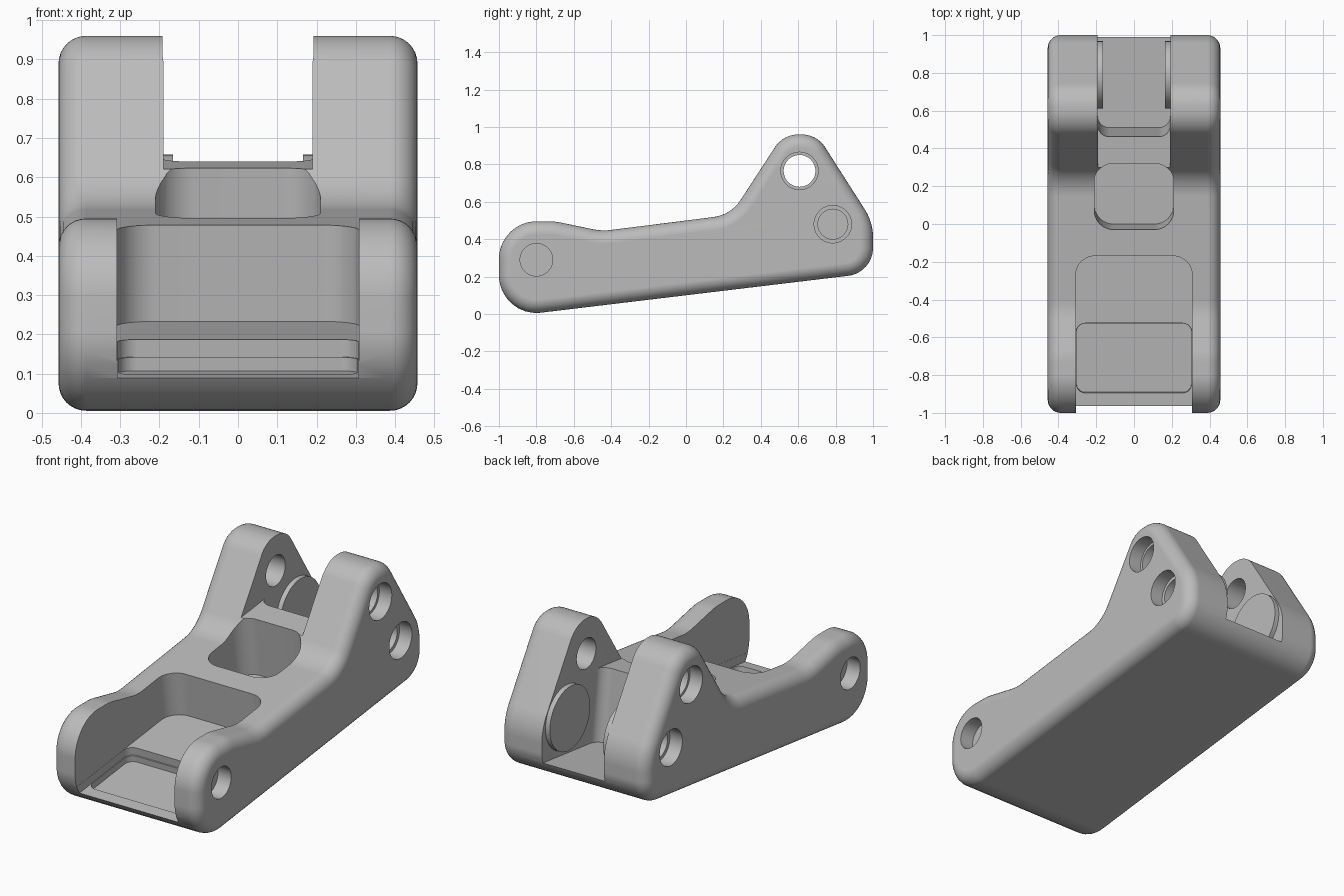
import bpy, bmesh, math
from mathutils import Vector

if "Cube" in bpy.data.objects:
    bpy.data.objects.remove(bpy.data.objects["Cube"], do_unlink=True)

HALF_W, ROUND, SLOPE = 0.457, 0.07, 0.12

grey = bpy.data.materials.new("plain grey")
grey.use_nodes = True
grey.diffuse_color = (0.5, 0.5, 0.5, 1)
grey.node_tree.nodes["Principled BSDF"].inputs["Base Color"].default_value = grey.diffuse_color


def fillet(corners, steps=10):
    """Round a counter-clockwise polygon of (u, v, radius); gives points with outward normals."""
    out = []
    for i, (u, v, r) in enumerate(corners):
        p = Vector((u, v))
        d1 = (Vector(corners[i - 1][:2]) - p).normalized()
        d2 = (Vector(corners[(i + 1) % len(corners)][:2]) - p).normalized()
        half = d1.angle(d2) / 2
        centre = p + (d1 + d2).normalized() * (r / math.sin(half))
        v1 = p + d1 * (r / math.tan(half)) - centre
        v2 = p + d2 * (r / math.tan(half)) - centre
        side = 1 if d1.x * d2.y - d1.y * d2.x < 0 else -1
        for k in range(steps + 1):
            n = v1.lerp(v2, k / steps).normalized()
            out.append((centre + n * r, n * side))
    return out


def loft(name, rings):
    """Skin a stack of equal rings and close both ends."""
    bm = bmesh.new()
    loops = [[bm.verts.new(co) for co in ring] for ring in rings]
    for a, b in zip(loops, loops[1:]):
        for i in range(len(a)):
            j = (i + 1) % len(a)
            bm.faces.new((a[i], a[j], b[j], b[i]))
    bm.faces.new(loops[0][::-1])
    bm.faces.new(loops[-1])
    bmesh.ops.recalc_face_normals(bm, faces=bm.faces)
    mesh = bpy.data.meshes.new(name)
    bm.to_mesh(mesh)
    bm.free()
    mesh.materials.append(grey)
    ob = bpy.data.objects.new(name, mesh)
    bpy.context.collection.objects.link(ob)
    return ob


def pocket(half_x, y0, y1, r, height):
    """Rounded pocket cutter, its floor parallel to the sloped underside."""
    outline = fillet([(-half_x, y0, r), (half_x, y0, r), (half_x, y1, r), (-half_x, y1, r)], 8)
    base = [Vector((p.x, p.y, 0.1 + SLOPE * p.y + height)) for p, n in outline]
    lift = Vector((0, -SLOPE, 1))
    return loft("pocket_cutter", [base, [c + lift for c in base]])


def cylinder(name, x0, x1, y, z, r):
    bpy.ops.mesh.primitive_cylinder_add(vertices=48, radius=r, depth=abs(x1 - x0),
                                        location=((x0 + x1) / 2, y, z),
                                        rotation=(0, math.pi / 2, 0))
    ob = bpy.context.object
    ob.name = name
    ob.data.materials.append(grey)
    return ob


def activate(ob):
    bpy.ops.object.select_all(action='DESELECT')
    ob.select_set(True)
    bpy.context.view_layer.objects.active = ob


def cut(target, cutter):
    activate(target)
    mod = target.modifiers.new("cut", 'BOOLEAN')
    mod.operation, mod.solver, mod.object = 'DIFFERENCE', 'EXACT', cutter
    bpy.ops.object.modifier_apply(modifier=mod.name)
    bpy.data.objects.remove(cutter, do_unlink=True)


def smooth(ob):
    activate(ob)
    bpy.ops.object.shade_smooth_by_angle(angle=math.radians(30))
    ob.modifiers.new("flat faces", 'WEIGHTED_NORMAL').keep_sharp = True


# Body: side profile (y, z, corner radius) with rounded outer edges
profile = fillet([(-1, -0.02, 0.2), (1, 0.22, 0.15), (1, 0.49, 0.28), (0.7, 0.96, 0.15),
                  (0.52, 0.96, 0.15), (0.24, 0.53, 0.2), (-0.45, 0.443, 0.3),
                  (-0.7, 0.495, 0.3), (-1, 0.495, 0.2)])
angles = [math.radians(90 * k / 8) for k in range(9)]
layers = [(HALF_W - ROUND + ROUND * math.cos(t), ROUND - ROUND * math.sin(t)) for t in angles]
layers += [(-x, inset) for x, inset in reversed(layers)]
body = loft("link_body", [[(x, *(p - n * inset)) for p, n in profile] for x, inset in layers])

# Front slot: upper floor, lower step, shallow recess behind the lip
cut(body, pocket(0.308, -1.5, -0.14, 0.1, 0.15))
cut(body, pocket(0.307, -1.5, -0.52, 0.05, 0.105))
cut(body, pocket(0.304, -0.89, -0.523, 0.045, 0.07))

# Middle pocket, channel between the towers, rear slot
cut(body, pocket(0.21, 0.0, 0.36, 0.1, 0.15))
cut(body, pocket(0.19, 0.2, 1.6, 0.02, 0.485))
cut(body, pocket(0.192, 0.51, 1.6, 0.06, 0.08))

for side in (-1, 1):
    # Tower holes: upper goes through, lower is blind, both counterbored
    cut(body, cylinder("hole_cutter", side * 0.1, side * 0.6, 0.607, 0.765, 0.085))
    cut(body, cylinder("hole_cutter", side * 0.38, side * 0.6, 0.607, 0.765, 0.1))
    cut(body, cylinder("hole_cutter", side * 0.22, side * 0.6, 0.785, 0.48, 0.08))
    cut(body, cylinder("hole_cutter", side * 0.38, side * 0.6, 0.785, 0.48, 0.1))
    # Blind front pivot hole
    cut(body, cylinder("hole_cutter", side * 0.375, side * 0.6, -0.8, 0.29, 0.087))
    # Round boss on the inner tower wall
    name = "left_boss" if side > 0 else "right_boss"
    smooth(cylinder(name, side * 0.165, side * 0.205, 0.79, 0.48, 0.178))
smooth(body)
